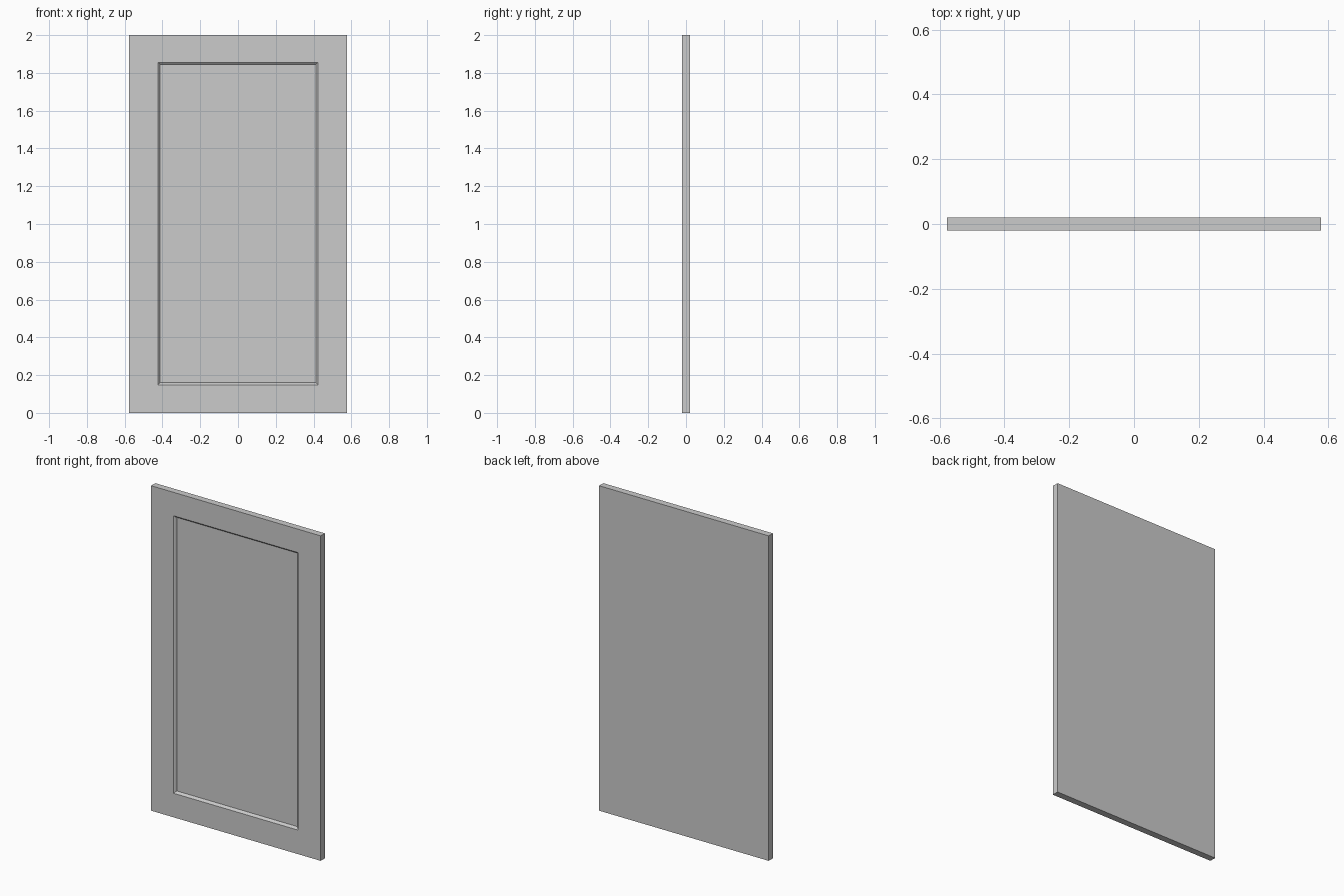
import bpy, bmesh

if "Cube" in bpy.data.objects:
    bpy.data.objects.remove(bpy.data.objects["Cube"])

W, H, T = 0.577, 2.0, 0.0205      # half width, height, half thickness
OX, Z0, Z1 = 0.424, 0.148, 1.856  # moulding opening
FACE = -0.006                     # front of the recessed panel

grey = bpy.data.materials.new("plain_grey")
grey.diffuse_color = (0.6, 0.6, 0.6, 1)
grey.use_nodes = True
grey.node_tree.nodes["Principled BSDF"].inputs["Base Color"].default_value = grey.diffuse_color


def finish(name, bm):
    bmesh.ops.recalc_face_normals(bm, faces=bm.faces)
    me = bpy.data.meshes.new(name)
    bm.to_mesh(me)
    bm.free()
    me.materials.append(grey)
    ob = bpy.data.objects.new(name, me)
    bpy.context.collection.objects.link(ob)
    return ob


def rect(bm, hx, z0, z1, y):
    return [bm.verts.new(p) for p in
            ((-hx, y, z0), (hx, y, z0), (hx, y, z1), (-hx, y, z1))]


def opening(bm, inset, y):
    return rect(bm, OX - inset, Z0 + inset, Z1 - inset, y)


def bridge(bm, a, b):
    for i in range(4):
        j = (i + 1) % 4
        bm.faces.new((a[i], a[j], b[j], b[i]))


# Frame: rectangular loops swept from the back, round the outside, into the moulding
bm = bmesh.new()
loops = [opening(bm, 0.012, T),
         rect(bm, W, 0, H, T),
         rect(bm, W, 0, H, -T),
         opening(bm, 0, -T),
         opening(bm, 0.008, -0.0135),
         opening(bm, 0.012, FACE)]
for a, b in zip(loops, loops[1:] + loops[:1]):
    bridge(bm, a, b)
finish("door_frame", bm)

# Recessed panel, flush with the back of the frame
bm = bmesh.new()
front, back = opening(bm, 0.012, FACE), opening(bm, 0.012, T)
bridge(bm, front, back)
bm.faces.new(front)
bm.faces.new(back)
finish("door_panel", bm)
